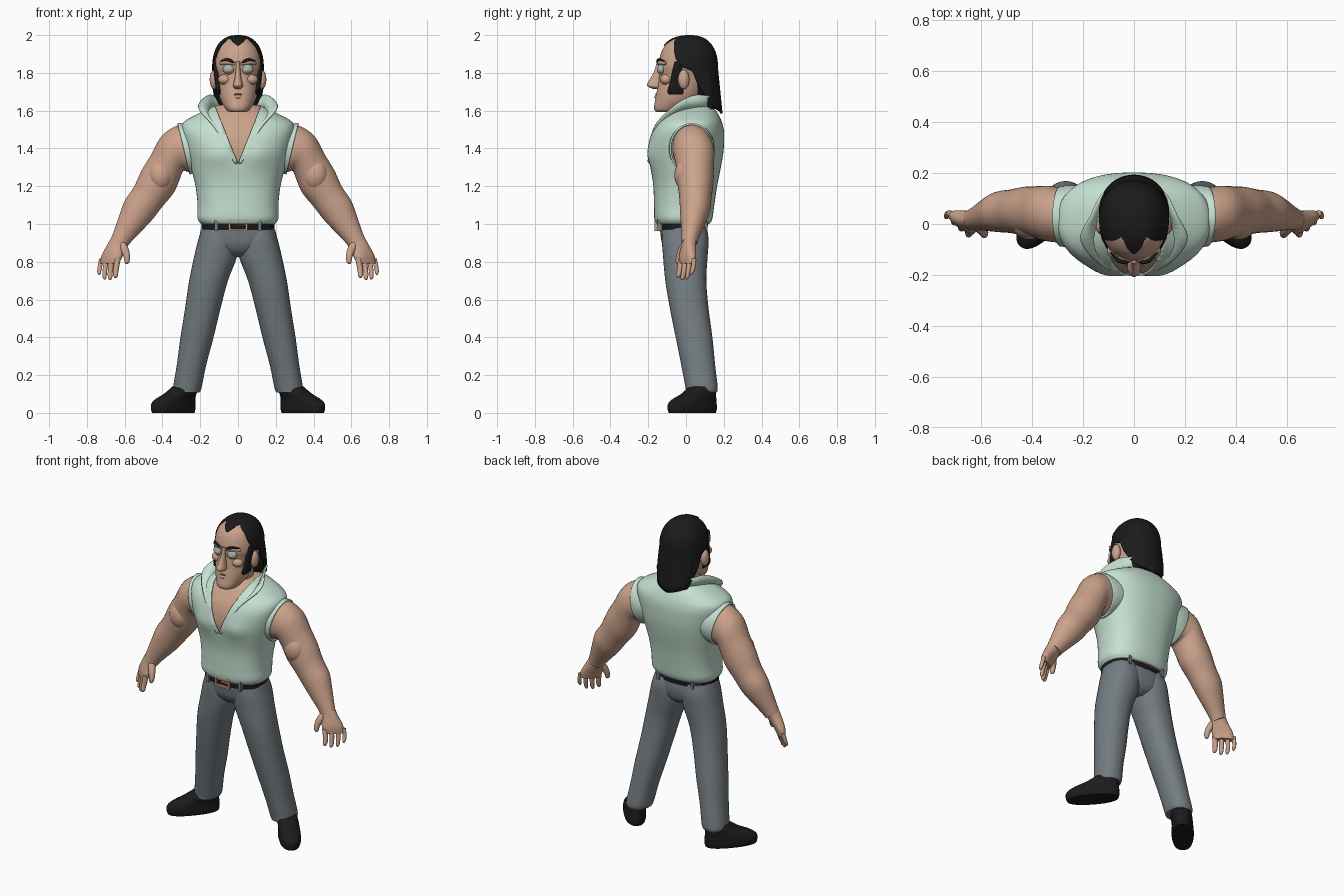
import bpy, bmesh, math
from mathutils import Vector as V

def material(name, rgb):
    m = bpy.data.materials.new(name)
    m.diffuse_color = (*rgb, 1)
    return m

SKIN = material("skin", (0.60, 0.365, 0.26))
SHIRT = material("pale_green_cloth", (0.56, 0.75, 0.64))
DENIM = material("grey_trousers", (0.175, 0.205, 0.225))
BLACK = material("black", (0.011, 0.011, 0.012))
BRASS = material("buckle_tan", (0.55, 0.34, 0.23))
EYE = material("eye_teal", (0.30, 0.48, 0.46))
LIP = material("mouth_brown", (0.26, 0.13, 0.09))

def finish(bm, name, mat, mirror=False, thick=0):
    bmesh.ops.remove_doubles(bm, verts=bm.verts, dist=1e-5)
    bmesh.ops.recalc_face_normals(bm, faces=bm.faces)
    me = bpy.data.meshes.new(name)
    bm.to_mesh(me)
    bm.free()
    me.materials.append(mat)
    ob = bpy.data.objects.new(name, me)
    bpy.context.collection.objects.link(ob)
    if mirror:
        ob.modifiers.new("mirror", 'MIRROR').merge_threshold = 0.0005
    if thick:
        s = ob.modifiers.new("thickness", 'SOLIDIFY')
        s.thickness, s.offset = thick, -1
    return ob

def smooth_rows(rows, sub):
    """Catmull-Rom resampling of rows of numbers."""
    out = []
    for i in range(len(rows) - 1):
        a, b, c, d = (rows[min(max(j, 0), len(rows) - 1)] for j in range(i - 1, i + 3))
        for k in range(sub):
            t = k / sub
            out.append([0.5 * (2*q + (r-p)*t + (2*p-5*q+4*r-s)*t*t + (3*q-p-3*r+s)*t**3)
                        for p, q, r, s in zip(a, b, c, d)])
    return out + [list(rows[-1])]

def grid(rows, closed=False, caps=False):
    bm = bmesh.new()
    vs = [[bm.verts.new(p) for p in r] for r in rows]
    n = len(rows[0])
    for a, b in zip(vs, vs[1:]):
        for i in range(n if closed else n - 1):
            j = (i + 1) % n
            bm.faces.new((a[i], a[j], b[j], b[i]))
    if caps:
        bm.faces.new(vs[0])
        bm.faces.new(vs[-1])
    return bm

def spow(x, p):
    return math.copysign(abs(x) ** (2 / p), x)

def loft_bm(rings, n=36, p=2.0, sub=4, caps=True):
    rows = []
    for r in smooth_rows(rings, sub):
        c, u, v = V(r[0:3]), V(r[3:6]), V(r[6:9])
        rows.append([c + u * spow(math.cos(a), p) + v * spow(math.sin(a), p)
                     for a in (2 * math.pi * (i + 0.5) / n for i in range(n))])
    return grid(rows, True, caps)

def loft(name, rings, mat, mirror=False, thick=0, **kw):
    return finish(loft_bm(rings, **kw), name, mat, mirror, thick)

def flat(z, hx, y0, y1, cx=0):
    """Horizontal cross-section: half width, front y, back y, centre x."""
    return (cx, (y0 + y1) / 2, z, hx, 0, 0, 0, (y1 - y0) / 2, 0)

def tube(name, pts, mat, mirror=True, n=14):
    ps = [V(p[:3]) for p in pts]
    rings = []
    for i, p in enumerate(pts):
        d = (ps[min(i + 1, len(ps) - 1)] - ps[max(i - 1, 0)]).normalized()
        u = d.cross(V((0, 1, 0.03))).normalized()
        v = d.cross(u)
        rings.append((*ps[i], *(u * p[3]), *(v * p[3])))
    return loft(name, rings, mat, mirror, n=n, sub=3)

def ball(name, c, s, mat, mirror=True):
    bm = bmesh.new()
    bmesh.ops.create_uvsphere(bm, u_segments=24, v_segments=14, radius=1)
    for v in bm.verts:
        v.co = V((c[i] + v.co[i] * s[i] for i in range(3)))
    return finish(bm, name, mat, mirror)

def box(name, c, s, mat, mirror=False):
    bm = bmesh.new()
    bmesh.ops.create_cube(bm, size=1)
    for v in bm.verts:
        v.co = V((c[i] + v.co[i] * s[i] for i in range(3)))
    return finish(bm, name, mat, mirror)

# --- torso: shirt with a cut V neck over a bare chest
torso = [(1.0, .195, -.155, .125), (1.03, .215, -.168, .14), (1.1, .214, -.17, .15),
         (1.2, .225, -.173, .165), (1.3, .25, -.188, .185), (1.38, .272, -.199, .198),
         (1.45, .29, -.193, .202), (1.5, .30, -.175, .2), (1.54, .288, -.148, .19),
         (1.58, .22, -.115, .172), (1.61, .155, -.085, .15), (1.63, .118, -.065, .13)]

def torso_bm(k, caps):
    rings = []
    for z, hx, y0, y1 in torso:
        m, h = (y0 + y1) / 2, (y1 - y0) / 2 * k
        rings.append(flat(z, hx * k, m - h, m + h))
    bm = loft_bm(rings, n=64, p=2.4, caps=caps)
    for v in bm.verts:      # chest muscles and the hollow between them
        if v.co.y < 0:
            v.co.y -= 0.014 * math.exp(-((abs(v.co.x) - .11) / .07) ** 2 - ((v.co.z - 1.36) / .06) ** 2)
    return bm

finish(torso_bm(0.94, True), "chest", SKIN)
bm = torso_bm(1.0, False)
SLOPE, VZ = 0.4, 1.32
for s in (1, -1):
    front = [f for f in bm.faces if f.calc_center_median().y < 0 and f.calc_center_median().z > 1.25]
    geom = list({g for f in front for g in (f, *f.edges, *f.verts)})
    bmesh.ops.bisect_plane(bm, geom=geom, plane_co=(0, 0, VZ), plane_no=(s, 0, -SLOPE))
gone = [f for f in bm.faces if f.calc_center_median().y < 0
        and abs(f.calc_center_median().x) < SLOPE * (f.calc_center_median().z - VZ)]
bmesh.ops.delete(bm, geom=gone, context='FACES')
finish(bm, "shirt", SHIRT, thick=0.008)
loft("sleeve", [(.19, .03, 1.41, .02, 0, .115, 0, .12, 0), (.25, .03, 1.402, .025, 0, .13, 0, .122, 0),
                (.288, .03, 1.398, .032, 0, .137, 0, .118, 0)], SHIRT, True, 0.01, caps=False)

# --- collar: base line to flared edge
base = [(0, .13, 1.60), (.09, .10, 1.605), (.13, .03, 1.60), (.125, -.06, 1.57), (.07, -.158, 1.47), (.003, -.194, 1.32)]
edge = [(0, .15, 1.67), (.11, .12, 1.68), (.162, .03, 1.68), (.205, -.07, 1.62), (.115, -.172, 1.51), (.014, -.204, 1.33)]
b, e = smooth_rows(base, 5), smooth_rows(edge, 5)
finish(grid([b, e]), "collar", SHIRT, True, 0.01)

# --- neck and head
loft("neck", [flat(1.48, .11, -.11, .11), flat(1.56, .088, -.09, .1), flat(1.70, .085, -.085, .1)], SKIN)

def dome(z):
    t = min(max((z - 1.82) / .18, 0), 1)
    return (1 - t ** 2.4) ** (1 / 2.4)

head = [flat(1.592, .035, -.15, -.06), flat(1.60, .056, -.165, -.03), flat(1.62, .072, -.17, .01), flat(1.65, .09, -.164, .06),
        flat(1.69, .103, -.157, .09), flat(1.74, .11, -.148, .12), flat(1.79, .117, -.142, .145)]
for z in (1.83, 1.87, 1.91, 1.94, 1.965, 1.98, 1.99):
    f = dome(z) * 0.94
    head.append(flat(z, .137 * f, .02 - .175 * f, .02 + .15 * f))
loft("head", head, SKIN, p=2.15, n=48)
loft("nose", [flat(1.86, .010, -.155, -.12), flat(1.81, .013, -.168, -.12), flat(1.77, .018, -.19, -.12),
              flat(1.742, .025, -.207, -.12), flat(1.728, .026, -.203, -.12), flat(1.716, .015, -.178, -.12)], SKIN, n=20)
ball("ear", (.126, -.012, 1.765), (.024, .03, .052), SKIN)
ball("eye", (.049, -.131, 1.819), (.032, .021, .027), EYE)
ball("eyelid", (.049, -.131, 1.816), (.0295, .0235, .021), SKIN)
ball("cheekbone", (.07, -.105, 1.765), (.036, .032, .028), SKIN)
tube("brow_ridge", [(.015, -.142, 1.848, .008), (.055, -.138, 1.856, .012), (.092, -.106, 1.85, .008)], SKIN)
tube("eyebrow", [(.02, -.149, 1.855, .003), (.035, -.15, 1.862, .008), (.06, -.142, 1.87, .008), (.09, -.112, 1.862, .003)], BLACK)
tube("mouth", [(-.038, -.147, 1.684, .002), (0, -.158, 1.687, .004), (.038, -.147, 1.684, .002)], LIP, False)
tube("lower_lip", [(-.03, -.146, 1.674, .004), (0, -.157, 1.673, .01), (.03, -.146, 1.674, .004)], SKIN, False)

# --- hair: shell from crown down to a hairline that varies around the head
line = [(0, 1.948), (12, 1.963), (28, 1.98), (42, 1.982), (55, 1.945), (66, 1.875), (78, 1.83),
        (95, 1.81), (105, 1.74), (120, 1.67), (140, 1.615), (180, 1.585)]

def hairline(deg):
    for (a, za), (c, zc) in zip(line, line[1:]):
        if deg <= c:
            return za + (zc - za) * (deg - a) / (c - a)
    return line[-1][1]

rows = []
for i in range(25):
    row = []
    for j in range(61):
        deg = j * 3
        z = 2 - (2 - hairline(deg)) * (i / 24) ** 2
        f, d = dome(z), max(1.82 - z, 0)
        co, si = math.cos(math.radians(deg)), math.sin(math.radians(deg))
        ry = .175 if co > 0 else .15 + .10 * d
        row.append(((.137 + .05 * d) * f * spow(si, 2.15) if j < 60 else 0, .02 - ry * f * spow(co, 2.15), z))
    rows.append(row)
finish(grid(rows), "hair", BLACK, True, 0.012)
# fill behind the neck so the hair reads as a solid mass
loft("hair_back", [flat(1.61, .10, .085, .17), flat(1.68, .12, .06, .165), flat(1.80, .12, .03, .155)], BLACK, p=2.3)
loft("sideburn", [flat(1.86, .015, -.06, .0, .117), flat(1.80, .016, -.075, -.015, .112), flat(1.75, .015, -.085, -.02, .107),
                  flat(1.70, .014, -.10, -.012, .101), flat(1.685, .008, -.085, -.02, .099)], BLACK, True, n=20)

# --- arms: (centre, cross-section along, cross-section in depth)
def arm_ring(x, y, z, ux, uz, ry):
    return (x, y, z, ux, 0, uz, 0, ry, 0)
loft("arm", [arm_ring(.22, .035, 1.41, .02, .11, .10), arm_ring(.285, .035, 1.40, .028, .124, .108),
             arm_ring(.345, .042, 1.375, .056, .095, .108), arm_ring(.385, .048, 1.30, .076, .066, .10),
             arm_ring(.425, .05, 1.225, .085, .06, .096), arm_ring(.475, .05, 1.145, .076, .052, .086),
             arm_ring(.525, .048, 1.075, .075, .048, .080), arm_ring(.565, .038, 1.01, .062, .04, .066),
             arm_ring(.605, .026, .945, .048, .03, .05), arm_ring(.63, .018, .90, .042, .022, .042)], SKIN, True, sub=5)
ball("biceps", (.41, .0, 1.26), (.068, .062, .085), SKIN)

# --- hands
loft("palm", [(.625, .018, .915, .04, .01, .02, -.012, .036, 0), (.645, .012, .875, .044, .024, .01, -.02, .030, 0),
              (.667, .008, .83, .05, .036, .004, -.019, .024, 0), (.68, .008, .79, .046, .034, 0, -.014, .017, 0)], SKIN, True, p=2.4, n=24)
for i in range(4):
    x, y = .636 + .029 * i, -.026 + .023 * i
    dz, r = (.012, 0, .004, .028)[i], .0155 - .0012 * i
    tube("finger", [(x, y, .815, r), (x + .008, y - .004, .775, r), (x + .012, y - .01, .735 + dz * .6, r * .92),
                    (x + .012, y - .016, .712 + dz, r * .75), (x + .012, y - .018, .703 + dz, r * .25)], SKIN)
tube("thumb", [(.615, .0, .895, .022), (.598, -.022, .86, .021), (.588, -.036, .825, .017),
               (.588, -.042, .798, .013), (.589, -.043, .788, .004)], SKIN)

# --- trousers
loft("trouser_leg", [flat(.108, .068, .0, .162, .272), flat(.135, .076, -.003, .168, .268), flat(.25, .078, -.025, .155, .247),
                     flat(.4, .088, -.055, .14, .217), flat(.55, .094, -.085, .12, .187),
                     flat(.7, .103, -.11, .108, .156), flat(.83, .114, -.122, .115, .118),
                     flat(.92, .105, -.128, .12, .105), flat(.985, .09, -.12, .105, .10)], DENIM, True, p=2.2)
loft("pelvis", [flat(.825, .05, -.06, .06), flat(.85, .12, -.10, .095), flat(.89, .19, -.125, .112),
                flat(.94, .203, -.135, .117), flat(.99, .19, -.14, .11)], DENIM, p=2.4)

# --- belt, loops and buckle
loft("belt", [flat(.968, .193, -.146, .114), flat(1.022, .193, -.152, .118)], BLACK, p=2.4, sub=1, n=48)
for x, y in ((.115, -.139), (.12, .104)):
    box("belt_loop", (x, y, .993), (.018, .022, .062), DENIM, True)
for z in (.968, 1.022):
    box("buckle_bar", (0, -.158, z), (.10, .016, .011), BRASS)
box("buckle_side", (.046, -.158, .995), (.011, .016, .06), BRASS, True)
box("buckle_prong", (.015, -.157, .995), (.05, .012, .007), BRASS)

# --- shoes: stacked outlines turned outward
def sole(z, x, y, hl, hw):
    return (x, y, z, .65 * hl, -.76 * hl, 0, .76 * hw, .65 * hw, 0)
loft("shoe", [sole(0, .343, .033, .152, .06), sole(.02, .343, .033, .158, .065), sole(.05, .342, .034, .156, .064),
              sole(.075, .330, .046, .137, .062), sole(.10, .307, .066, .105, .063), sole(.14, .277, .086, .072, .062)],
     BLACK, True, p=2.3)

# --- smooth shading with crisp edges
for ob in bpy.context.scene.objects:
    ob.select_set(True)
    bpy.context.view_layer.objects.active = ob
bpy.ops.object.shade_smooth_by_angle(angle=math.radians(40))
